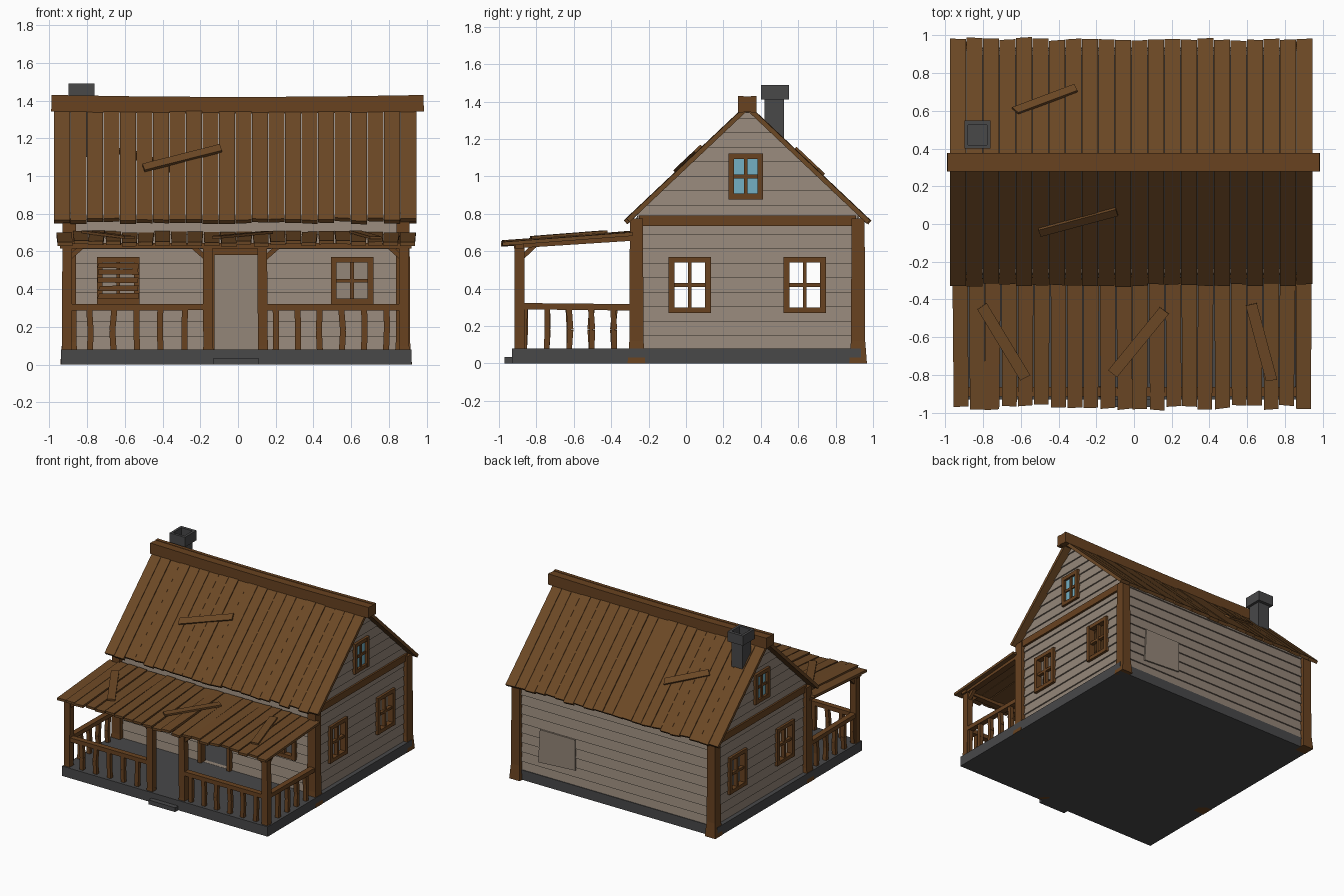
import bpy, bmesh, random
from mathutils import Vector as V

if "Cube" in bpy.data.objects:
    bpy.data.objects.remove(bpy.data.objects["Cube"])

random.seed(4)
R = lambda a: random.uniform(-a, a)
X, Y, Z = V((1, 0, 0)), V((0, 1, 0)), V((0, 0, 1))
CX = -0.01                      # house centre line in x
YR, ZR, SL = 0.328, 1.39, 0.945  # roof apex and slope


def mat(name, rgb):
    m = bpy.data.materials.new(name)
    lin = [((c / 255 + 0.055) / 1.055) ** 2.4 for c in rgb]
    m.diffuse_color = (*lin, 1)
    m.use_nodes = True
    m.node_tree.nodes["Principled BSDF"].inputs["Base Color"].default_value = m.diffuse_color
    return m


ROOF = mat("roof_wood", (108, 72, 37))
TRIM = mat("trim_wood", (104, 66, 32))
WALL = mat("weathered_siding", (148, 134, 120))
STONE = mat("grey_stone", (72, 72, 73))
GLASS = mat("blue_glass", (116, 176, 196))


def finish(name, bm, m):
    bmesh.ops.recalc_face_normals(bm, faces=bm.faces[:])
    me = bpy.data.meshes.new(name)
    bm.to_mesh(me)
    bm.free()
    ob = bpy.data.objects.new(name, me)
    if m:
        me.materials.append(m)
    bpy.context.collection.objects.link(ob)
    return ob


def beam(bm, p, q, w, t, n=Z, w2=None, t2=None, j=0.0):
    """Board from p to q: width w across, thickness t along n, optional taper and ragged ends."""
    p, q = V(p), V(q)
    d = (q - p).normalized()
    s = d.cross(n).normalized()
    u = s.cross(d)
    rings = []
    for c, a, b in ((p, w, t), (q, w2 or w, t2 or t)):
        jl, jr = R(j), R(j)
        rings.append([bm.verts.new(c + s * a / 2 * i + u * b / 2 * k + d * (jl if i < 0 else jr))
                      for i, k in ((-1, -1), (1, -1), (1, 1), (-1, 1))])
    a, b = rings
    bm.faces.new(a)
    bm.faces.new(b)
    for i in range(4):
        k = (i + 1) % 4
        bm.faces.new((a[i], a[k], b[k], b[i]))


def box(bm, x0, x1, y0, y1, z0, z1):
    beam(bm, (x0, (y0 + y1) / 2, (z0 + z1) / 2), (x1, (y0 + y1) / 2, (z0 + z1) / 2), y1 - y0, z1 - z0)


def boxes(name, m, *items):
    bm = bmesh.new()
    for b in items:
        box(bm, *b)
    return finish(name, bm, m)


# foundation, step, chimney
boxes("foundation", STONE, (-0.94, 0.92, -0.93, 0.935, 0, 0.08))
boxes("front_step", STONE, (-0.13, 0.11, -0.97, -0.92, 0, 0.035))
boxes("chimney", STONE, (-0.88, -0.78, 0.42, 0.525, 1.1, 1.43),
      (-0.9, -0.76, 0.4, 0.42, 1.41, 1.49), (-0.9, -0.76, 0.525, 0.55, 1.41, 1.49),
      (-0.9, -0.88, 0.42, 0.525, 1.41, 1.49), (-0.78, -0.76, 0.42, 0.525, 1.41, 1.49))

# cutter for door and windows
SIDE_Y, FRONT_X, WZ = (0.02, 0.635), (-0.635, 0.605), 0.42
cut = boxes("opening_cutter", None, (-0.13, 0.11, -0.4, -0.15, 0.081, 0.6),
            *[(x - 0.09, x + 0.09, -0.4, -0.15, 0.34, 0.55) for x in FRONT_X],
            *[(-1.2, 1.2, y - 0.09, y + 0.09, 0.29, 0.555) for y in SIDE_Y],
            (-1.2, 1.2, 0.245, 0.395, 0.9, 1.1))
cut.hide_render = True
cut.hide_viewport = True


def siding(name, start, u, n, length, top, gable=False):
    """Clapboard wall: saw-tooth profile extruded along u, outward n."""
    bm = bmesh.new()
    prof, z, h = [(-0.03, 0.07)], 0.07, 0.0775
    while z < top - 0.001:
        z2 = min(z + h, top)
        prof += [(0.006, z), (-0.005, z2)]
        z = z2
    prof.append((-0.03, top))
    f = bm.faces.new([bm.verts.new(V(start) + n * a + Z * b) for a, b in prof])
    ext = bmesh.ops.extrude_face_region(bm, geom=[f])["geom"]
    bmesh.ops.translate(bm, vec=u * length, verts=[v for v in ext if isinstance(v, bmesh.types.BMVert)])
    if gable:
        for s in (-1, 1):
            bmesh.ops.bisect_plane(bm, geom=bm.verts[:] + bm.edges[:] + bm.faces[:], plane_co=(0, YR, ZR - 0.03),
                                   plane_no=(0, s * SL, 1), clear_outer=True)
            bmesh.ops.holes_fill(bm, edges=[e for e in bm.edges if e.is_boundary], sides=0)
    ob = finish(name, bm, WALL)
    mod = ob.modifiers.new("openings", "BOOLEAN")
    mod.object, mod.operation, mod.solver = cut, "DIFFERENCE", "EXACT"


siding("right_wall", (CX + 0.89, -0.26, 0), Y, X, 1.18, 1.42, True)
siding("left_wall", (CX - 0.89, -0.26, 0), Y, -X, 1.18, 1.42, True)
siding("front_wall", (CX - 0.885, -0.265, 0), X, -Y, 1.77, 0.79)
siding("back_wall", (CX - 0.885, 0.925, 0), X, Y, 1.77, 0.79)
bm = bmesh.new()
beam(bm, (0.35, 0.933, 0.33), (0.67, 0.933, 0.32), 0.25, 0.012, Y, 0.27, j=0.015)
finish("back_wall_patch", bm, WALL)

# flared corner posts and gable beams
bm = bmesh.new()
for x in (CX - 0.885, CX + 0.885):
    for y in (-0.265, 0.92):
        beam(bm, (x, y, 0), (x, y, 0.12), 0.095, 0.095, Y, 0.076, 0.076)
        beam(bm, (x, y, 0.12), (x, y, 0.775), 0.076, 0.076, Y, 0.07, 0.07)
finish("corner_posts", bm, TRIM)
boxes("gable_beams", TRIM, *[(x - 0.015, x + 0.015, -0.25, 0.91, 0.735, 0.79) for x in (CX - 0.892, CX + 0.892)])


# window frames with crossbars, drawn in the plane of u and z
def window(name, c, u, n, w, h):
    bm = bmesh.new()
    c = V(c)
    for s in (-1, 1):
        a = c + u * s * (w / 2 - 0.015)
        beam(bm, a - Z * h / 2, a + Z * h / 2, 0.03, 0.05, n)
        b = c + Z * s * (h / 2 - 0.015)
        beam(bm, b - u * w / 2, b + u * w / 2, 0.03, 0.046, n)
    beam(bm, c - Z * h / 2, c + Z * h / 2, 0.02, 0.03, n)
    beam(bm, c - u * w / 2, c + u * w / 2, 0.02, 0.028, n)
    finish(name, bm, TRIM)


for side, s in (("left", -1), ("right", 1)):
    wx = CX + s * 0.887
    for k, y in enumerate(SIDE_Y):
        window(f"{side}_window_{k + 1}", (wx, y, WZ), Y, X, 0.225, 0.3)
    window(f"{side}_attic_window", (wx, 0.32, 1.0), Y, X, 0.185, 0.245)
    boxes(f"{side}_attic_glass", GLASS, (wx - 0.004, wx + 0.004, 0.24, 0.4, 0.89, 1.11))
for k, x in enumerate(FRONT_X):
    window(f"front_window_{k + 1}", (x, -0.265, 0.445), X, Y, 0.225, 0.25)
bm = bmesh.new()
for k in range(5):              # broken slats over the left front window
    z = 0.36 + k * 0.042
    beam(bm, (-0.74, -0.292, z + R(0.006)), (-0.53, -0.292, z + R(0.006)), 0.026, 0.012, Y, 0.03, j=0.01)
finish("window_slats", bm, TRIM)
boxes("door_frame", TRIM, (-0.155, -0.125, -0.3, -0.24, 0.08, 0.58), (0.105, 0.135, -0.3, -0.24, 0.08, 0.58),
      (-0.155, 0.135, -0.3, -0.24, 0.58, 0.62))

# main roof planks
for side, s in (("front", -1), ("back", 1)):
    bm = bmesh.new()
    n = V((0, s * SL, 1)).normalized()
    w = 1.925 / 22
    for i in range(22):
        x = -0.978 + (i + 0.5) * w
        o = -n * (0.0125 + random.random() * 0.005)
        e = 0.647 + random.random() * 0.014
        beam(bm, V((x, YR + s * 0.015, ZR - 0.015 * SL)) + o, V((x, YR + s * e, ZR - e * SL)) + o,
             w * 0.97, 0.025, n, j=0.005)
    finish(f"{side}_roof_planks", bm, ROOF)

# sagging ridge boards
bm = bmesh.new()
xs = [-0.99, -0.5, 0, 0.5, 0.985]
sag = lambda x: -0.011 * (1 - x * x)
for y, h, t in ((0.293, 0.088, 0.028), (0.328, 0.082, 0.042), (0.362, 0.088, 0.028)):
    for a, b in zip(xs, xs[1:]):
        beam(bm, (a, y, 1.386 + sag(a)), (b, y, 1.386 + sag(b)), t, h)
finish("ridge_boards", bm, TRIM)

# porch roof planks
PZ = lambda y: 0.695 + (y + 0.29) * 0.078
bm = bmesh.new()
w = 1.91 / 22
for i in range(22):
    x, dz = -0.965 + (i + 0.5) * w, R(0.005)
    y = -0.972 + R(0.014)
    beam(bm, (x, -0.285, PZ(-0.285) + dz), (x + R(0.006), y, PZ(y) + dz + R(0.004)), w * 0.95, 0.02, Z,
         w * 0.9, j=0.006)
finish("porch_roof_planks", bm, ROOF)

# loose boards nailed across the roofs
bm = bmesh.new()
for a, b in (((-0.81, -0.43), (-0.58, -0.81)), ((0.16, -0.46), (-0.11, -0.79)), ((0.62, -0.42), (0.73, -0.83))):
    beam(bm, (*a, PZ(a[1]) + 0.02), (*b, PZ(b[1]) + 0.02), 0.06, 0.014, j=0.01)
for s, a, b in ((-1, (-0.5, -0.045), (-0.09, 0.065)), (1, (-0.63, 0.6), (-0.31, 0.72))):
    n = V((0, s * SL, 1)).normalized()
    z = lambda p: ZR - abs(p[1] - YR) * SL + 0.006
    beam(bm, (*a, z(a)), (*b, z(b)), 0.05, 0.016, n, j=0.006)
finish("loose_boards", bm, ROOF)

# porch posts, beams and corner braces
PX, PY = (-0.908, -0.158, 0.132, 0.882), -0.89
bm = bmesh.new()
for x in PX:
    beam(bm, (x, PY, 0), (x, PY, 0.1), 0.062, 0.062, Y, 0.052, 0.052)
    beam(bm, (x, PY, 0.1), (x + R(0.004), PY, 0.635), 0.052, 0.052, Y)
finish("porch_posts", bm, TRIM)
bm = bmesh.new()
beam(bm, (-0.945, PY, 0.63), (0.92, PY, 0.63), 0.05, 0.03)
for x in (PX[0], PX[3]):
    beam(bm, (x, -0.92, 0.63), (x, -0.27, 0.672), 0.05, 0.03)
    beam(bm, (x, PY, 0.555), (x, PY + 0.08, 0.63), 0.026, 0.026, X)
for x, s in ((PX[0], 1), (PX[1], -1), (PX[2], 1), (PX[3], -1)):
    if x in (PX[1], PX[2]):
        s = -1 if x == PX[1] else 1
    beam(bm, (x, PY, 0.555), (x + s * 0.08, PY, 0.625), 0.026, 0.026, Y)
finish("porch_beams", bm, TRIM)

# railings and crooked balusters
bm = bmesh.new()


def baluster(x, y, along):
    m = V((x, y, 0.18)) + along * R(0.008)
    beam(bm, (x, y, 0.075), m, 0.032, 0.03, Y)
    beam(bm, m, V((x, y, 0.29)) + along * R(0.006), 0.032, 0.03, Y)


for x0, x1, xa in ((PX[0], PX[1], -0.785), (PX[2], PX[3], 0.165)):
    beam(bm, (x0, PY, 0.303), (x1, PY, 0.303 + R(0.004)), 0.045, 0.034)
    for k in range(5 if x0 < 0 else 6):
        baluster(xa + (0.125 if x0 < 0 else 0.117) * (k + (x0 > 0) * 0.3), PY, X)
for x in (PX[0], PX[3]):
    beam(bm, (x, PY, 0.306), (x, -0.28, 0.3), 0.045, 0.034)
    for k in range(5):
        baluster(x, -0.865 + k * 0.12, Y)
finish("porch_railing", bm, TRIM)
